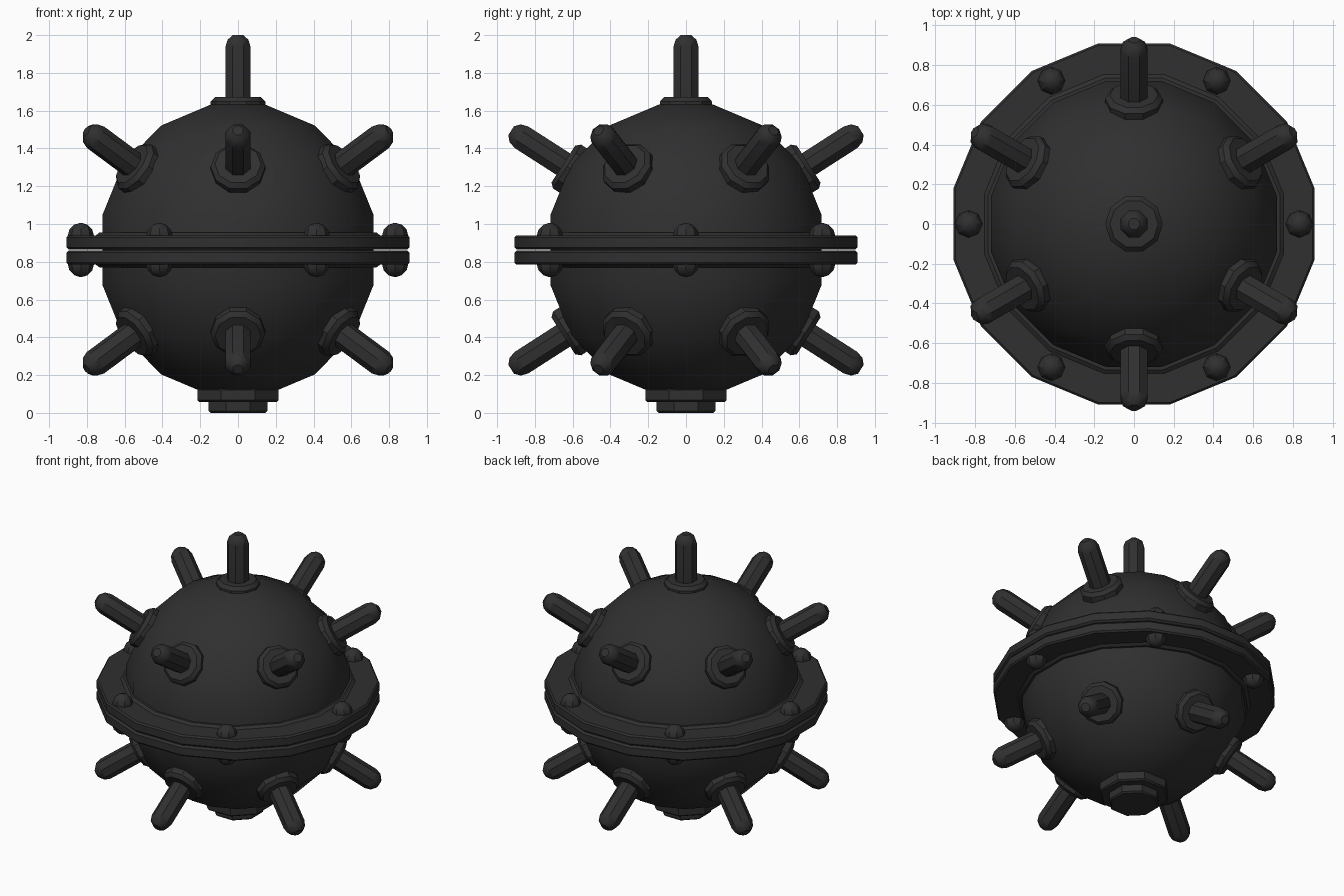
import bpy, bmesh, math
from mathutils import Matrix, Vector

if "Cube" in bpy.data.objects:
    bpy.data.objects.remove(bpy.data.objects["Cube"])

MID = 0.8625        # seam height between the two halves
CORE = 0.90 - MID   # offset of each hemisphere centre from the seam
R = 0.747           # hull radius

iron = bpy.data.materials.new("dark iron")
iron.diffuse_color = (0.029, 0.029, 0.029, 1)
iron.use_nodes = True
iron.node_tree.nodes["Principled BSDF"].inputs["Base Color"].default_value = iron.diffuse_color


def lathe(name, profile, sides, matrix=Matrix(), turn=0.0):
    """Spin (radius, height) points about z, cap both ends, then place."""
    bm = bmesh.new()
    rings = []
    for r, z in profile:
        ring = []
        for i in range(sides):
            a = turn + math.tau * i / sides
            ring.append(bm.verts.new((r * math.cos(a), r * math.sin(a), z)))
        rings.append(ring)
    for lo, hi in zip(rings, rings[1:]):
        for i in range(sides):
            j = (i + 1) % sides
            bm.faces.new((lo[i], lo[j], hi[j], hi[i]))
    bm.faces.new(rings[0][::-1])
    bm.faces.new(rings[-1])
    bm.transform(matrix)
    bmesh.ops.recalc_face_normals(bm, faces=bm.faces)
    mesh = bpy.data.meshes.new(name)
    bm.to_mesh(mesh)
    bm.free()
    mesh.materials.append(iron)
    ob = bpy.data.objects.new(name, mesh)
    bpy.context.collection.objects.link(ob)
    bpy.ops.object.select_all(action='DESELECT')
    ob.select_set(True)
    bpy.context.view_layer.objects.active = ob
    bpy.ops.object.shade_smooth_by_angle(angle=math.radians(32))
    return ob


step = math.tau / 16
half = step / 2

# Hull: two hemispheres with a short waist
upper = [(R * math.cos(half + k * step), CORE + R * math.sin(half + k * step))
         for k in range(4)]
hull = [(r, -z) for r, z in reversed(upper)] + upper
lathe("hull", hull, 16, Matrix.Translation((0, 0, MID)), half)

# Profiles shared by the repeated parts
plate = [(0.70, 0.002), (0.912, 0.002), (0.926, 0.014), (0.926, 0.066),
         (0.916, 0.077), (0.768, 0.077), (0.748, 0.092), (0.70, 0.092)]
collar = [(0.145, 0.685), (0.145, 0.748), (0.122, 0.772), (0.06, 0.772)]
spike = [(0.073, 0.70), (0.073, 1.035), (0.060, 1.075), (0.030, 1.10)]
rivet = [(0.070 * math.cos(a), 0.070 * math.sin(a))
         for a in (math.radians(d) for d in (-30, 0, 30, 60, 84))]


def add_horn(label, direction, flip):
    rot = Vector(direction).to_track_quat('Z', 'Y').to_matrix().to_4x4()
    m = flip @ Matrix.Translation((0, 0, CORE)) @ rot
    lathe("collar_" + label, collar, 10, m)
    lathe("spike_" + label, spike, 8, m, math.pi / 8)


# Flange plate, rivets and horns on each half
elev = math.radians(32.7)
for side, s in (("upper", 1), ("lower", -1)):
    flip = Matrix.Translation((0, 0, MID)) @ Matrix.Diagonal((1, 1, s, 1))
    lathe("flange_" + side, plate, 16, flip, half)
    for k in range(6):
        a = math.radians(60 * k)
        lathe(f"rivet_{side}_{k + 1}", rivet, 8, flip @ Matrix.Translation(
            (0.832 * math.cos(a), 0.832 * math.sin(a), 0.073)))
        b = a + math.radians(30)
        add_horn(f"{side}_{k + 1}", (math.cos(b) * math.cos(elev),
                 math.sin(b) * math.cos(elev), math.sin(elev)), flip)

# Top horn
add_horn("top", (0, 0, 1), Matrix.Translation((0, 0, MID)))

# Anchor mount underneath
lathe("mount_plate", [(0.222, 0.058), (0.233, 0.068), (0.233, 0.122),
                      (0.222, 0.135), (0.15, 0.16)], 8, turn=math.pi / 8)
lathe("mount_foot", [(0.158, 0.0), (0.169, 0.010), (0.169, 0.07)],
      8, turn=math.pi / 8)
